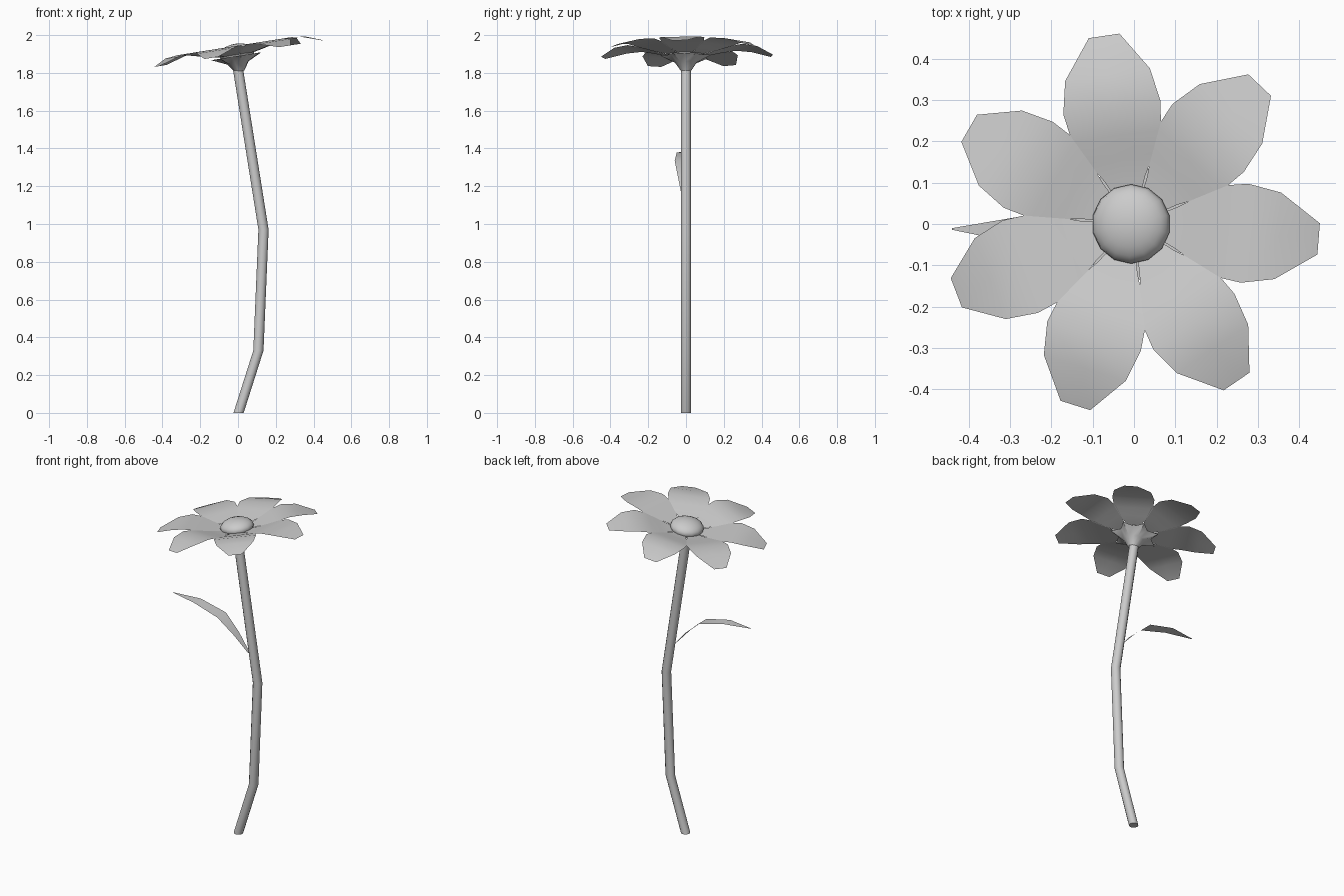
import bpy, math
from mathutils import Vector, Matrix

cube = bpy.data.objects.get("Cube")
if cube:
    bpy.data.objects.remove(cube)

# Single plain grey material
grey = bpy.data.materials.new("plain_grey")
grey.use_nodes = True
colour = (0.6, 0.6, 0.6, 1)
grey.diffuse_color = colour
grey.node_tree.nodes["Principled BSDF"].inputs["Base Color"].default_value = colour

# Flower head frame: tilted so its +x side is higher
HEAD = Matrix.Translation((-0.005, 0, 1.893)) @ Matrix.Rotation(math.radians(-9), 4, 'Y')


def add(name, verts, faces, matrix=None, angle=35):
    mesh = bpy.data.meshes.new(name)
    mesh.from_pydata([tuple(v) for v in verts], [], faces)
    mesh.materials.append(grey)
    obj = bpy.data.objects.new(name, mesh)
    bpy.context.collection.objects.link(obj)
    if matrix:
        obj.matrix_world = matrix
    bpy.ops.object.select_all(action='DESELECT')
    obj.select_set(True)
    bpy.context.view_layer.objects.active = obj
    bpy.ops.object.shade_smooth_by_angle(angle=math.radians(angle))
    return obj


def bridge(rings, n):
    """Quads joining consecutive closed rings of n points."""
    return [(r * n + i, r * n + (i + 1) % n, (r + 1) * n + (i + 1) % n, (r + 1) * n + i)
            for r in range(rings - 1) for i in range(n)]


def strip(name, sections, matrix=None):
    """Flat blade from (x, y_centre, z, half_width) sections."""
    verts = []
    for x, y, z, w in sections:
        verts += [(x, y - w, z), (x, y, z), (x, y + w, z)]
    faces = []
    for s in range(len(sections) - 1):
        for c in range(2):
            a = s * 3 + c
            faces.append((a, a + 3, a + 4, a + 1))
    return add(name, verts, faces, matrix, 60)


# Bent stem, a horizontal ring at each bend
N = 12
path = [(0.003, 0), (0.108, 0.33), (0.135, 0.97), (0, 1.82)]
verts = [(x + 0.027 * math.cos(i * math.tau / N), 0.027 * math.sin(i * math.tau / N), z)
         for x, z in path for i in range(N)]
add("stem", verts, bridge(len(path), N) + [tuple(reversed(range(N)))])

# Calyx: flared cup with points between the petals
M = 14
rings = [(0.026, 0.026, -0.085), (0.06, 0.055, -0.04), (0.14, 0.095, -0.004)]
verts = []
for outer, inner, z in rings:
    for i in range(M):
        a = math.radians(21.7) + i * math.tau / M
        r = inner if i % 2 else outer
        verts.append((r * math.cos(a), r * math.sin(a), z))
add("calyx", verts, bridge(len(rings), M) + [tuple(range(2 * M, 3 * M))], HEAD)

# Seven petals arching up, then drooping at the tip
petal = [(0.07, 0, 0.0, 0.032), (0.11, 0, 0.008, 0.05), (0.16, 0, 0.02, 0.08),
         (0.215, 0, 0.036, 0.11), (0.285, 0, 0.05, 0.12), (0.365, 0, 0.042, 0.105),
         (0.46, 0, 0.008, 0.038)]
for k in range(7):
    turn = Matrix.Rotation(math.radians(-4.5) + k * math.tau / 7, 4, 'Z')
    strip(f"petal_{k + 1}", petal, HEAD @ turn)

# Domed flower centre
bpy.ops.mesh.primitive_uv_sphere_add(segments=14, ring_count=10, radius=1)
dome = bpy.context.object
dome.name = "flower_centre"
dome.data.materials.append(grey)
dome.matrix_world = HEAD @ Matrix.Translation((0, 0, 0.012)) @ Matrix.Diagonal((0.096, 0.096, 0.05, 1))
bpy.ops.object.shade_smooth_by_angle(angle=math.radians(60))

# Single curved leaf
leaf = [(0.085, -0.015, 1.15, 0.008), (0.0, -0.016, 1.245, 0.026), (-0.1, -0.018, 1.335, 0.042),
        (-0.27, -0.015, 1.378, 0.034), (-0.44, -0.012, 1.383, 0.002)]
strip("leaf", list(reversed(leaf)))
